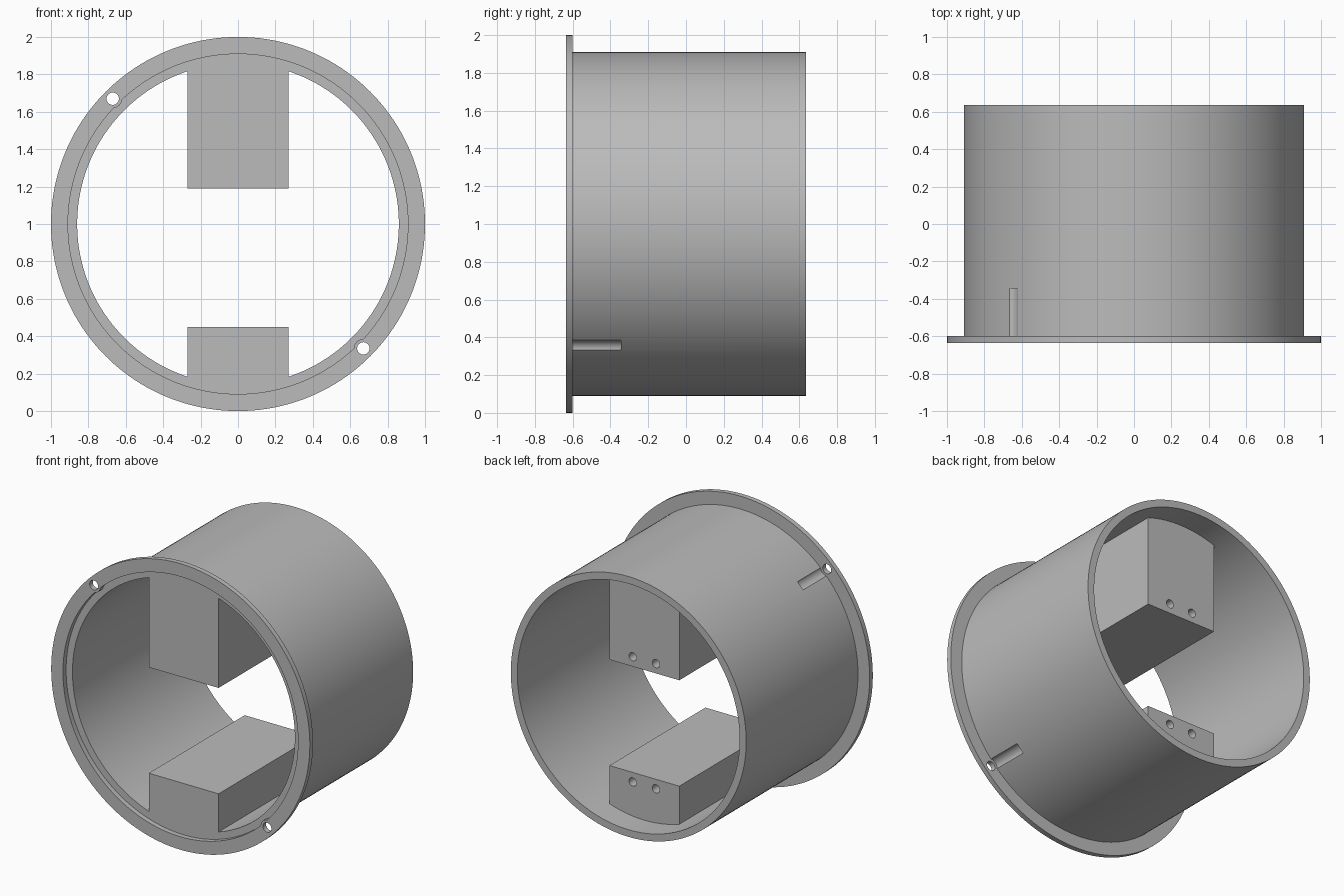
import bpy
import math

if "Cube" in bpy.data.objects:
    bpy.data.objects.remove(bpy.data.objects["Cube"], do_unlink=True)

FRONT, STEP, BACK = -0.635, -0.60, 0.635   # flange face, tube start, tube end
BLOCK_BACK = 0.46
SCREWS = [(-0.67, 1.67), (0.67, 0.335)]    # x, z of flange screw holes

grey = bpy.data.materials.new("plain grey")
grey.use_nodes = True
grey.diffuse_color = (0.5, 0.5, 0.5, 1)
grey.node_tree.nodes["Principled BSDF"].inputs["Base Color"].default_value = (0.5, 0.5, 0.5, 1)


def cylinder(name, r, y0, y1, x=0, z=1, sides=160):
    """Cylinder lying along y."""
    bpy.ops.mesh.primitive_cylinder_add(
        vertices=sides, radius=r, depth=y1 - y0,
        location=(x, (y0 + y1) / 2, z), rotation=(math.pi / 2, 0, 0))
    ob = bpy.context.object
    ob.name = name
    ob.data.materials.append(grey)
    return ob


def box(name, half_x, y0, y1, z0, z1):
    bpy.ops.mesh.primitive_cube_add(size=1, location=(0, (y0 + y1) / 2, (z0 + z1) / 2))
    ob = bpy.context.object
    ob.name = name
    ob.scale = (2 * half_x, y1 - y0, z1 - z0)
    bpy.ops.object.transform_apply(location=False, rotation=False, scale=True)
    ob.data.materials.append(grey)
    return ob


def combine(target, tool, operation):
    """Apply a boolean and discard the tool."""
    mod = target.modifiers.new(operation, 'BOOLEAN')
    mod.operation, mod.object, mod.solver = operation, tool, 'EXACT'
    bpy.ops.object.select_all(action='DESELECT')
    target.select_set(True)
    bpy.context.view_layer.objects.active = target
    bpy.ops.object.modifier_apply(modifier=mod.name)
    bpy.data.objects.remove(tool, do_unlink=True)


# Hollow tube with a groove behind each screw hole
tube = cylinder("tube", 0.91, STEP, BACK)
combine(tube, cylinder("bore", 0.86, STEP - 0.1, BACK + 0.1), 'DIFFERENCE')
for x, z in SCREWS:
    combine(tube, cylinder("groove", 0.05, STEP - 0.1, -0.345, x, z, 40), 'DIFFERENCE')

# Mounting blocks, rounded to the tube wall, with blind holes in the back
for name, z0, z1, hole_z in (("upper_block", 1.19, 2, 1.258),
                             ("lower_block", 0, 0.45, 0.383)):
    block = box(name, 0.27, STEP, BLOCK_BACK, z0, z1)
    combine(block, cylinder("wall", 0.88, STEP - 0.1, BACK), 'INTERSECT')
    for x in (-0.09, 0.09):
        combine(block, cylinder("pilot", 0.029, BLOCK_BACK - 0.25, BLOCK_BACK + 0.1,
                                x, hole_z, 32), 'DIFFERENCE')
    combine(tube, block, 'UNION')

# Thin front flange with a small boss around each screw hole
flange = cylinder("flange", 1, FRONT, STEP)
combine(flange, cylinder("opening", 0.909, FRONT - 0.1, STEP + 0.1), 'DIFFERENCE')
for x, z in SCREWS:
    combine(flange, cylinder("boss", 0.05, FRONT, STEP, x, z, 40), 'UNION')
    combine(flange, cylinder("screw_hole", 0.033, FRONT - 0.1, STEP + 0.1, x, z, 40), 'DIFFERENCE')

# Smooth curved walls, crisp edges
for ob in (tube, flange):
    bpy.ops.object.select_all(action='DESELECT')
    ob.select_set(True)
    bpy.context.view_layer.objects.active = ob
    bpy.ops.object.shade_smooth_by_angle(angle=math.radians(30))
